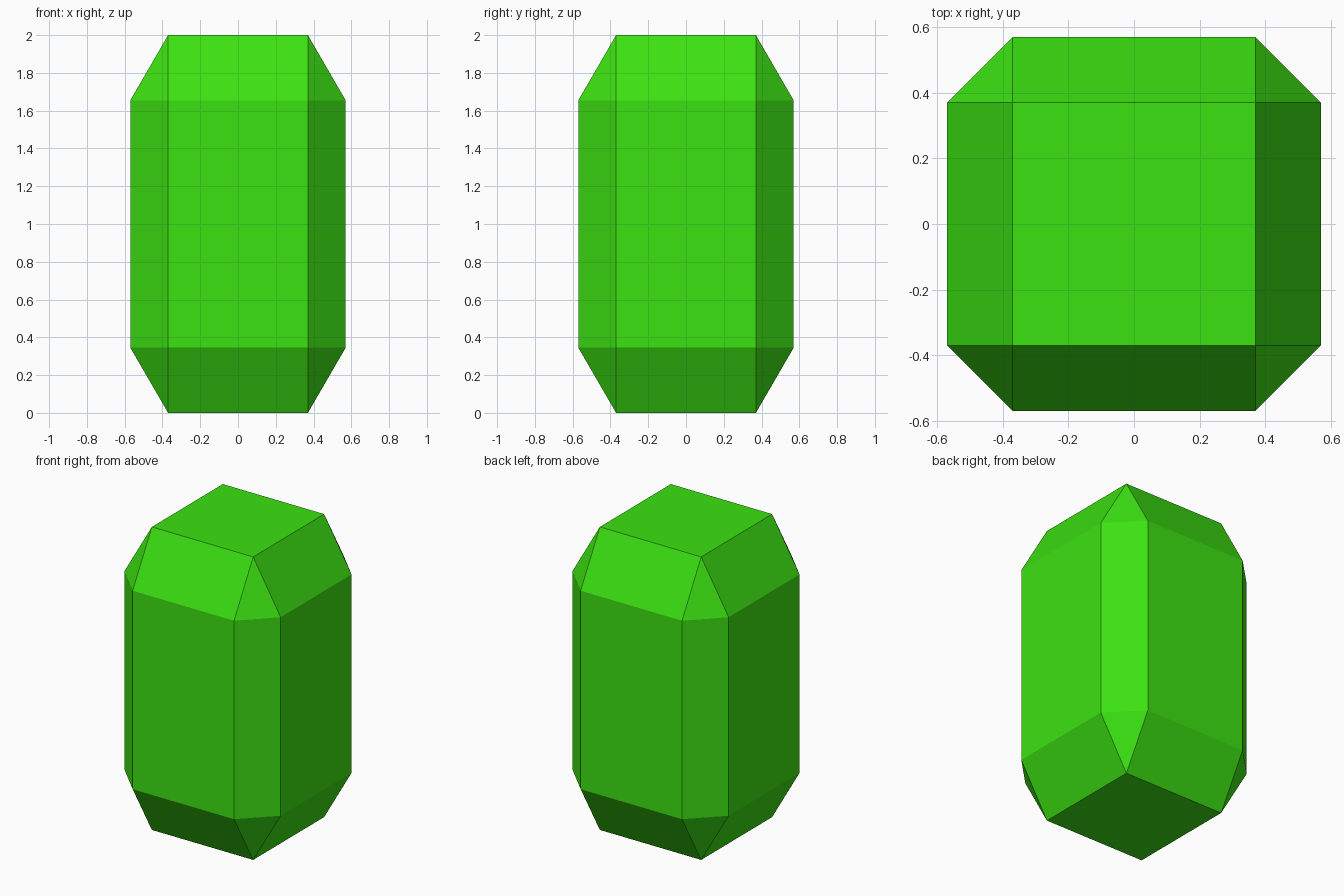
import bpy
import bmesh
import math

cube = bpy.data.objects.get("Cube")
if cube:
    bpy.data.objects.remove(cube, do_unlink=True)

INNER, OUTER = 0.37, 0.57      # half widths of end caps and body
HEIGHT, SHOULDER = 2.0, 0.345  # full height and length of each tapered end

# Gem green
green = bpy.data.materials.new("bright_green")
green.use_nodes = True
colour = (0.045, 0.76, 0.006, 1.0)
green.diffuse_color = colour
green.node_tree.nodes["Principled BSDF"].inputs["Base Color"].default_value = colour

# Square end caps and the octagonal rings at the shoulders
bm = bmesh.new()
for sx in (-1, 1):
    for sy in (-1, 1):
        for z in (0, HEIGHT):
            bm.verts.new((sx * INNER, sy * INNER, z))
        for z in (SHOULDER, HEIGHT - SHOULDER):
            bm.verts.new((sx * OUTER, sy * INNER, z))
            bm.verts.new((sx * INNER, sy * OUTER, z))

# Wrap the corners in flat facets
bmesh.ops.convex_hull(bm, input=bm.verts[:])
bmesh.ops.dissolve_limit(bm, angle_limit=math.radians(1),
                         verts=bm.verts[:], edges=bm.edges[:])
bmesh.ops.recalc_face_normals(bm, faces=bm.faces[:])

mesh = bpy.data.meshes.new("gem")
bm.to_mesh(mesh)
bm.free()
mesh.materials.append(green)
gem = bpy.data.objects.new("gem", mesh)
bpy.context.collection.objects.link(gem)
